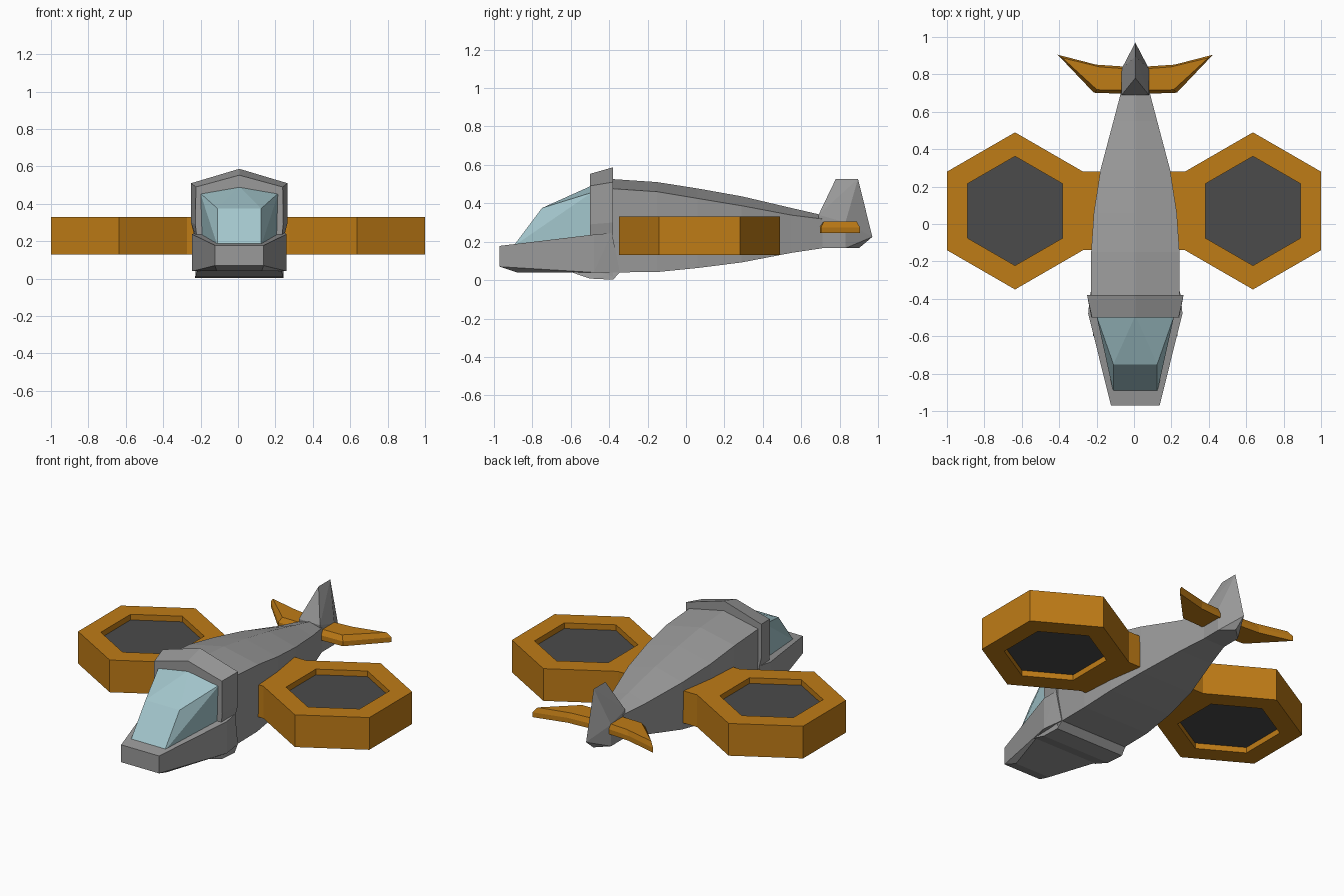
import bpy, bmesh, math

if "Cube" in bpy.data.objects:
    bpy.data.objects.remove(bpy.data.objects["Cube"])

CX = 0.007  # body centreline


def mat(name, rgb):
    m = bpy.data.materials.new(name)
    m.diffuse_color = (*rgb, 1)
    m.use_nodes = True
    m.node_tree.nodes["Principled BSDF"].inputs["Base Color"].default_value = m.diffuse_color
    return m


ORANGE = mat("orange", (0.52, 0.2, 0.008))
GLASS = mat("glass", (0.37, 0.57, 0.61))
DARK = mat("dark", (0.07, 0.07, 0.07))
GREY = mat("hull_grey", (0.32, 0.32, 0.32))


def finish(name, bm, material):
    bmesh.ops.recalc_face_normals(bm, faces=bm.faces)
    me = bpy.data.meshes.new(name)
    bm.to_mesh(me)
    bm.free()
    me.materials.append(material)
    ob = bpy.data.objects.new(name, me)
    bpy.context.collection.objects.link(ob)
    return ob


def loft(name, rings, material, closed=False):
    """Skin matching rings of points; cap the ends or close into a loop."""
    bm = bmesh.new()
    vs = [[bm.verts.new(p) for p in r] for r in rings]
    n = len(rings[0])
    pairs = list(zip(vs, vs[1:])) + ([(vs[-1], vs[0])] if closed else [])
    for a, b in pairs:
        for i in range(n):
            j = (i + 1) % n
            bm.faces.new((a[i], a[j], b[j], b[i]))
    if not closed:
        bm.faces.new(vs[0])
        bm.faces.new(vs[-1])
    return finish(name, bm, material)


def hull(name, pts, material):
    """Convex solid, with every point mirrored across the centreline."""
    bm = bmesh.new()
    for x, y, z in pts:
        for s in ((1, -1) if x else (1,)):
            bm.verts.new((CX + s * x, y, z))
    res = bmesh.ops.convex_hull(bm, input=bm.verts)
    junk = {v for v in res["geom_interior"] if isinstance(v, bmesh.types.BMVert)}
    bmesh.ops.delete(bm, geom=list(junk), context='VERTS')
    bmesh.ops.dissolve_limit(bm, angle_limit=math.radians(2),
                             verts=bm.verts, edges=bm.edges)
    return finish(name, bm, material)


def section(y, half):
    """Symmetric ring from a right-hand half profile starting at the top centre."""
    right = [(CX + x, y, z) for x, z in half]
    left = [(CX - x, y, z) for x, z in reversed(half) if x]
    return right + left


# Tapered fuselage: y, half width, ridge z, shoulder z, belly z
stations = [(-0.40, .237, .527, .477, .04), (-0.15, .236, .51, .46, .042),
            (0.06, .222, .477, .425, .063), (0.29, .186, .436, .387, .092),
            (0.55, .117, .375, .338, .142), (0.71, .075, .338, .318, .166)]
loft("fuselage", [section(y, [(0, r), (w, s), (w * .97, b)])
                  for y, w, r, s, b in stations], GREY)

# Raised collar behind the canopy
loft("collar", [
    section(-0.50, [(0, .553), (.232, .49), (.235, .29), (.225, .2), (.225, .02)]),
    section(-0.38, [(0, .587), (.258, .51), (.258, .3), (.238, .22), (.235, .01)]),
], GREY)

# Nose tub and belly plate
hull("nose", [(.13, -.97, .178), (.13, -.97, .07), (.12, -.88, .04),
              (.252, -.48, .237), (.252, -.48, .04),
              (.243, -.385, .245), (.234, -.345, .04)], GREY)
hull("belly_plate", [(.225, -.60, .042), (.235, -.50, .008), (.237, -.38, .002),
                     (.232, -.345, .04)], GREY)

# Faceted canopy
hull("canopy", [(0, -.49, .492), (.208, -.49, .456), (.2, -.49, .18),
                (.117, -.75, .375), (.117, -.90, .175)], GLASS)

# Tail block with wedge fin
hull("tail_fin", [(0, .78, .527), (0, .895, .527), (0, .97, .225), (0, .9, .166),
                  (.073, .69, .34), (.073, .83, .3),
                  (.073, .70, .166), (.073, .83, .166)], GREY)

# Swept tailplanes with a chamfered top
outline = [(.03, .695), (.222, .702), (.415, .905), (.21, .852), (.03, .84)]
top = [(.03, .715), (.205, .718), (.39, .888), (.19, .84), (.03, .828)]
for side, s in (("right", 1), ("left", -1)):
    rings = [[(CX + s * x, y, z) for x, y in o]
             for o, z in ((outline, .245), (outline, .275), (top, .305))]
    loft(side + "_tailplane", rings, ORANGE)


def hexagon(cx, r, z):
    return [(cx + r * math.sin(i * math.pi / 3),
             0.07 + r * math.cos(i * math.pi / 3), z) for i in range(6)]


# Hexagonal fan pods with dark rotor discs and mounting stubs
for side, s in (("right", 1), ("left", -1)):
    cx = s * 0.636
    loft(side + "_fan_ring", [hexagon(cx, .42, .13), hexagon(cx, .42, .33),
                              hexagon(cx, .292, .33), hexagon(cx, .292, .13)],
         ORANGE, closed=True)
    loft(side + "_fan_disc", [hexagon(cx, .292, .165), hexagon(cx, .292, .295)], DARK)
    loft(side + "_fan_mount", [[(s * x, y, z) for y, z in
                                ((-.14, .13), (.28, .13), (.28, .33), (-.14, .33))]
                               for x in (.15, .273)], ORANGE)
